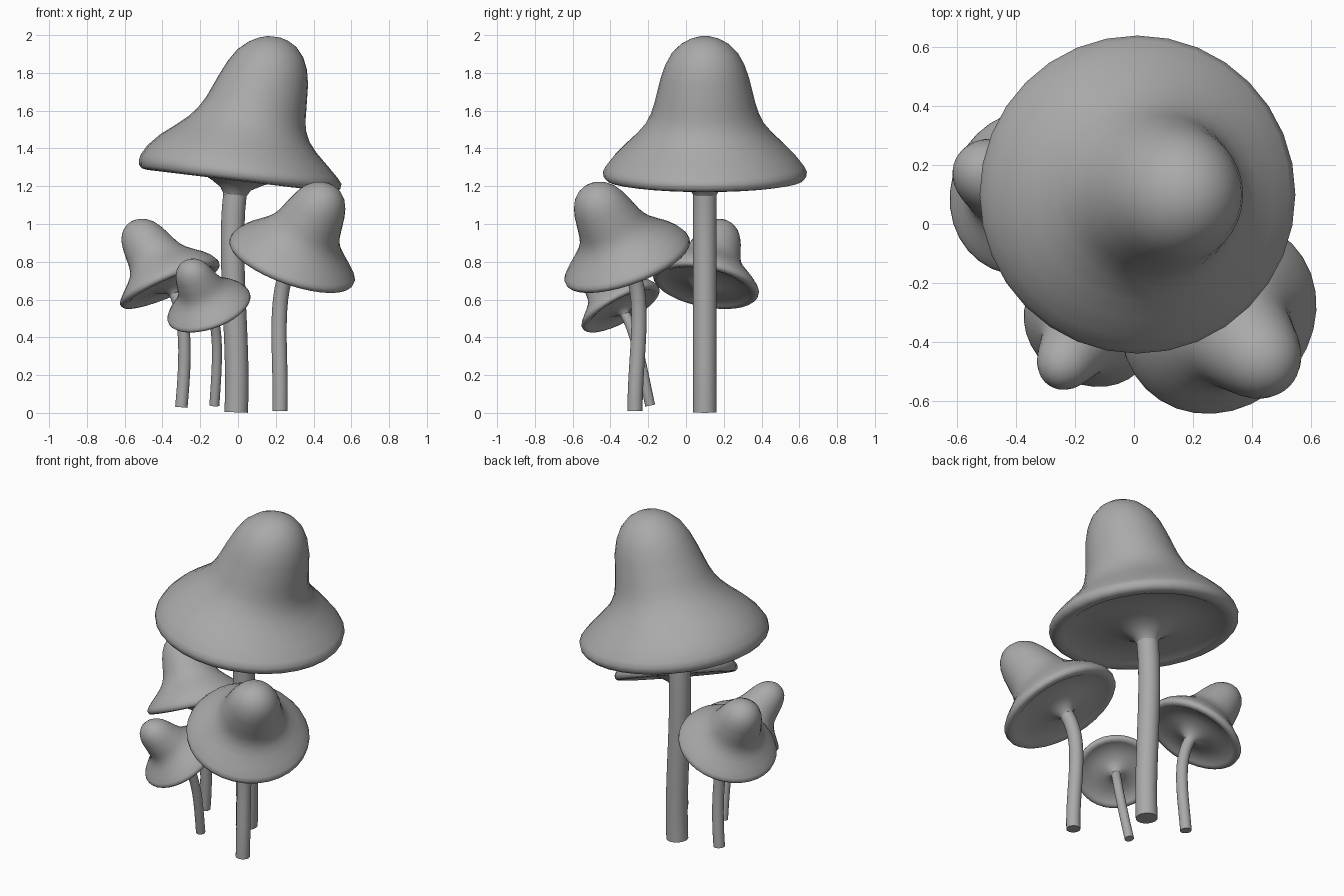
import bpy, bmesh, math
from mathutils import Vector, Matrix
from mathutils.geometry import interpolate_bezier

cube = bpy.data.objects.get("Cube")
if cube:
    bpy.data.objects.remove(cube, do_unlink=True)

SEGMENTS = 32
UP = Vector((0, 0, 1))

grey = bpy.data.materials.new("mid_grey")
grey.use_nodes = True
GREY = (0.4, 0.4, 0.4, 1)
grey.diffuse_color = GREY
grey.node_tree.nodes["Principled BSDF"].inputs["Base Color"].default_value = GREY

# Cap rings for a rim radius of 1: height, radius, sideways offset.
# They run from the stem collar, along the underside, round the lip to the tip.
CAP_RINGS = [
    (-.20, .115, -.025), (-.14, .15, -.025), (-.08, .25, -.02), (-.03, .36, -.01),
    (-.01, .55, 0), (-.01, .79, 0), (-.045, .85, 0), (-.06, .91, 0),
    (-.05, .965, 0), (-.02, .993, 0), (.03, 1.0, 0), (.08, .975, -.015),
    (.18, .895, -.04), (.30, .775, -.05), (.40, .67, -.03), (.51, .58, .01),
    (.61, .53, .045), (.72, .495, .075), (.96, .437, .12), (1.1, .39, .14), (1.22, .325, .153),
    (1.31, .235, .165), (1.36, .145, .17), (1.385, .06, .172),
]


def loft(name, rings):
    """Skin a list of (matrix, radius) circles into a smooth closed body."""
    bm = bmesh.new()
    loops = []
    for matrix, radius in rings:
        angles = [2 * math.pi * i / SEGMENTS for i in range(SEGMENTS)]
        loops.append([bm.verts.new(matrix @ Vector((radius * math.cos(a), radius * math.sin(a), 0)))
                      for a in angles])
    for low, high in zip(loops, loops[1:]):
        for i in range(SEGMENTS):
            j = (i + 1) % SEGMENTS
            bm.faces.new((low[i], low[j], high[j], high[i]))
    bm.faces.new(loops[0][::-1])
    bm.faces.new(loops[-1])
    mesh = bpy.data.meshes.new(name)
    bm.to_mesh(mesh)
    bm.free()
    mesh.materials.append(grey)
    obj = bpy.data.objects.new(name, mesh)
    bpy.context.collection.objects.link(obj)
    bpy.ops.object.select_all(action='DESELECT')
    obj.select_set(True)
    bpy.context.view_layer.objects.active = obj
    bpy.ops.object.shade_smooth_by_angle(angle=math.radians(50))


def mushroom(name, centre, normal, radius, base, bend):
    """Cap tilted along normal, on a stem curving up from base."""
    n = Vector(normal).normalized()
    lean = Matrix.Rotation(math.atan2(n.y, n.x), 4, 'Z')
    tilt = UP.rotation_difference(n).to_matrix().to_4x4()
    frame = Matrix.Translation(centre) @ tilt @ lean @ Matrix.Scale(radius, 4)
    loft(name + "_cap", [(frame @ Matrix.Translation((c, 0, h)), r) for h, r, c in CAP_RINGS])

    # Stem sweeps into the collar under the cap
    h, r, c = CAP_RINGS[0]
    top = frame @ Vector((c, 0, h))
    path = interpolate_bezier(Vector(base), Vector(bend), top - n * radius * .6, top, 14)
    rings = []
    for i, point in enumerate(path):
        along = path[min(i + 1, len(path) - 1)] - path[max(i - 1, 0)]
        turn = UP.rotation_difference(along).to_matrix().to_4x4()
        rings.append((Matrix.Translation(point) @ turn, r * radius))
    loft(name + "_stem", rings)


mushroom("tall", (.01, .1, 1.26), (.12, 0, .993), .54, (-.01, .1, .003), (.01, .1, .35))
mushroom("front_left", (.285, -.31, .803), (.32, -.32, .89), .35, (.222, -.27, .01), (.23, -.27, .3))
mushroom("back_right", (-.36, .105, .68), (-.385, .18, .9), .285, (-.3, .1, .03), (-.28, .1, .25))
mushroom("front_right", (-.153, -.345, .555), (-.3, -.45, .84), .23, (-.125, -.19, .04), (-.115, -.225, .2))
